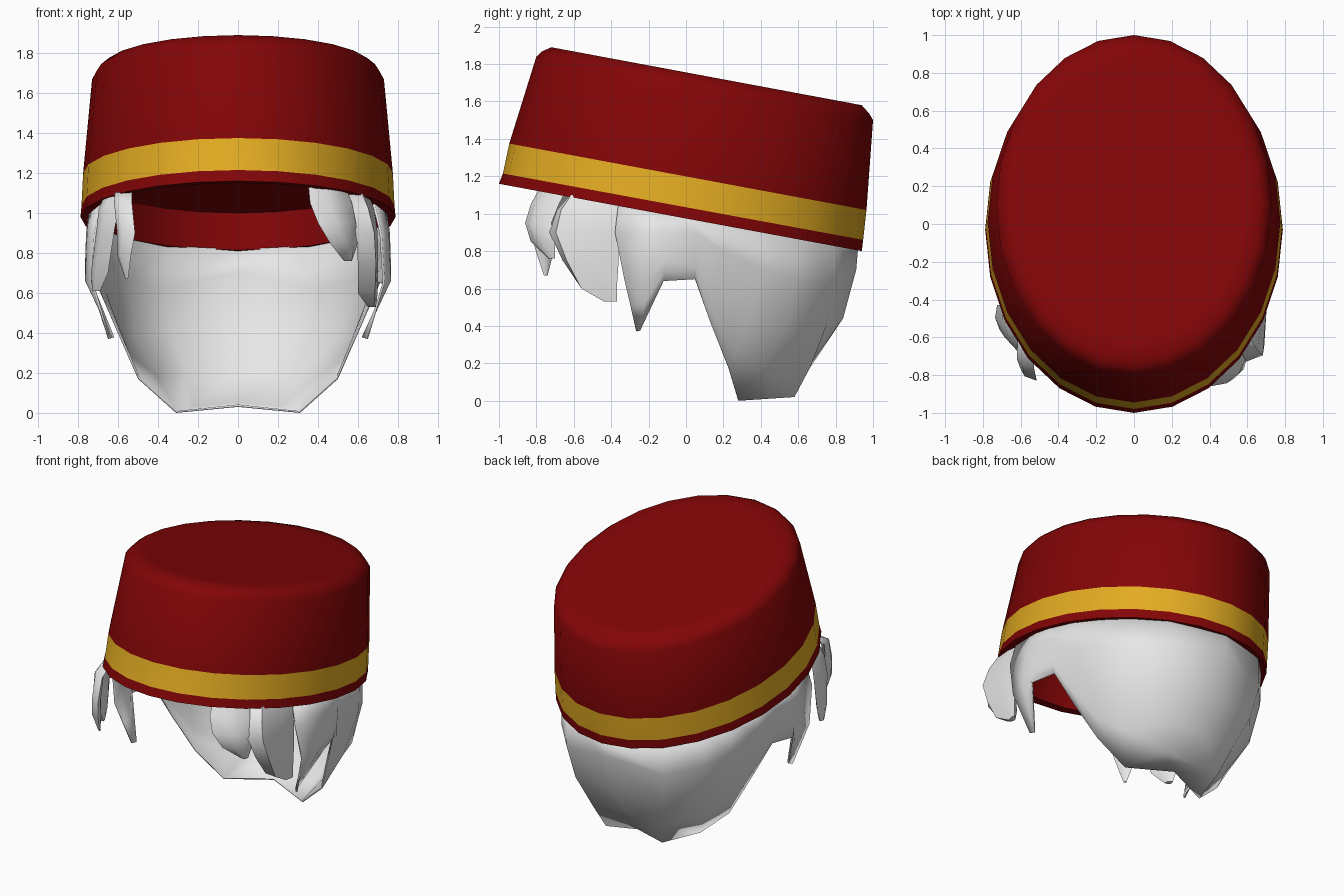
import bpy, bmesh, math
from mathutils import Vector

if "Cube" in bpy.data.objects:
    bpy.data.objects.remove(bpy.data.objects["Cube"])


def material(name, rgb):
    m = bpy.data.materials.new(name)
    m.diffuse_color = (*rgb, 1)
    m.use_nodes = True
    m.node_tree.nodes["Principled BSDF"].inputs["Base Color"].default_value = m.diffuse_color
    return m


RED = material("dark_red_felt", (0.225, 0.0015, 0.002))
GOLD = material("gold_trim", (0.76, 0.41, 0.016))
HAIR = material("white_hair", (0.80, 0.80, 0.80))


def make_object(name, verts, faces, mats, angle=60, recalc=False):
    me = bpy.data.meshes.new(name)
    me.from_pydata([tuple(v) for v in verts], [], faces)
    for m in mats:
        me.materials.append(m)
    if recalc:
        bm = bmesh.new()
        bm.from_mesh(me)
        bmesh.ops.recalc_face_normals(bm, faces=bm.faces)
        bm.to_mesh(me)
        bm.free()
    ob = bpy.data.objects.new(name, me)
    bpy.context.collection.objects.link(ob)
    bpy.ops.object.select_all(action='DESELECT')
    ob.select_set(True)
    bpy.context.view_layer.objects.active = ob
    bpy.ops.object.shade_smooth_by_angle(angle=math.radians(angle))
    return ob


# Hat: tilted oval rings, from inner ceiling down, round the rim, up to the crown
SIDES = 24
rings = [  # half width, front y, front z, back y, back z
    (0.72, -0.86, 1.34, 0.92, 1.00),
    (0.73, -0.93, 1.150, 0.89, 0.815),
    (0.788, -1.00, 1.16, 0.94, 0.80),
    (0.783, -0.979, 1.215, 0.947, 0.86),
    (0.775, -0.945, 1.375, 0.965, 1.02),
    (0.73, -0.80, 1.84, 1.00, 1.50),
    (0.71, -0.772, 1.867, 0.98, 1.535),
    (0.67, -0.72, 1.89, 0.94, 1.58),
    (0.60, -0.62, 1.871, 0.84, 1.599),
]
verts, faces = [], []
for w, yf, zf, yb, zb in rings:
    for i in range(SIDES):
        a = 2 * math.pi * i / SIDES
        t = (1 + math.sin(a)) / 2
        verts.append((w * math.cos(a), yf + (yb - yf) * t, zf + (zb - zf) * t))
for r in range(len(rings) - 1):
    for i in range(SIDES):
        j = (i + 1) % SIDES
        faces.append((r * SIDES + i, r * SIDES + j,
                      (r + 1) * SIDES + j, (r + 1) * SIDES + i))
faces.append(tuple(reversed(range(SIDES))))
faces.append(tuple((len(rings) - 1) * SIDES + i for i in range(SIDES)))
hat = make_object("hat", verts, faces, [RED, GOLD])
# Gold band is the fourth strip of faces
for i in range(SIDES):
    hat.data.polygons[3 * SIDES + i].material_index = 1

# Back and side hair: columns from sideburn to nape, mirrored
columns = [
    [(.68, -.36, 1.07), (.72, -.38, .90), (.735, -.33, .65), (.65, -.265, .37)],
    [(.73, -.15, 1.03), (.755, -.18, .90), (.765, -.20, .66), (.63, -.245, .375)],
    [(.745, -.08, 1.01), (.76, -.10, .90), (.765, -.11, .75), (.755, -.12, .64)],
    [(.75, .05, .985), (.75, .05, .90), (.74, .05, .77), (.71, .05, .65)],
    [(.72, .25, .94), (.71, .20, .80), (.67, .15, .60), (.61, .13, .42)],
    [(.65, .43, .908), (.65, .42, .70), (.60, .32, .40), (.50, .23, .17)],
    [(.55, .61, .874), (.56, .59, .65), (.52, .53, .38), (.42, .41, .18), (.31, .28, 0)],
    [(.37, .80, .837), (.38, .79, .62), (.34, .75, .40), (.26, .665, .18), (.22, .58, .02)],
    [(0, .92, .817), (0, .91, .70), (0, .84, .44), (0, .67, .20), (0, .54, .04)],
]
for c in columns:           # give every column five points
    if len(c) == 4:
        c.insert(3, tuple(Vector(c[2]).lerp(Vector(c[3]), .5)))
full = columns + [[(-x, y, z) for x, y, z in c] for c in reversed(columns[:-1])]
verts = [p for c in full for p in c]
faces = [(5 * i + j, 5 * i + j + 1, 5 * i + j + 6, 5 * i + j + 5)
         for i in range(len(full) - 1) for j in range(4)]
# Underside of the nape, closing the tips towards the neck
neck = len(verts)
verts.append((0, .40, .03))
for i in (6, 7, 8, 9):
    faces.append((5 * i + 4, neck, 5 * i + 9))
back_hair = make_object("back_hair", verts, faces, [HAIR])
solid = back_hair.modifiers.new("thickness", 'SOLIDIFY')
solid.thickness = 0.012
solid.offset = -1


# Front locks: flattened tapering tubes between two edges, bulging outward
def lock(name, sections, thick=0.04, ridge=.35, rear=.9):
    verts, faces = [], []
    n = len(sections)
    for z, ax, ay, bx, by in sections:
        a, b = Vector((ax, ay, z)), Vector((bx, by, z))
        d = (b - a).normalized()
        side = Vector((d.y, -d.x, 0)) * min(thick, (b - a).length * 0.4)
        if ax < 0:
            side = -side
        verts += [a, a.lerp(b, ridge) + side, a.lerp(b, .7) + side * rear,
                  b, a.lerp(b, .7) - side * .4, a.lerp(b, .35) - side * .4]
    for k in range(n - 1):
        for i in range(6):
            j = (i + 1) % 6
            faces.append((6 * k + i, 6 * k + j, 6 * k + 6 + j, 6 * k + 6 + i))
    faces += [tuple(reversed(range(6))), tuple(6 * (n - 1) + i for i in range(6))]
    make_object(name, verts, faces, [HAIR], recalc=True)


lock("right_front_lock", [(1.16, .35, -.77, .53, -.62), (1.05, .36, -.83, .57, -.68),
                          (.95, .40, -.86, .59, -.72), (.85, .46, -.83, .60, -.70),
                          (.76, .53, -.73, .57, -.70)])
lock("right_temple_lock", [(1.10, .53, -.62, .65, -.36), (1.02, .56, -.69, .68, -.36),
                           (.90, .59, -.73, .69, -.36), (.75, .60, -.66, .69, -.36),
                           (.60, .60, -.55, .69, -.37), (.53, .65, -.43, .69, -.37)],
     .08, .15, .5)
lock("left_front_lock", [(1.11, -.53, -.66, -.61, -.55), (1.05, -.53, -.76, -.62, -.66),
                         (.90, -.515, -.83, -.60, -.70), (.79, -.535, -.80, -.59, -.71),
                         (.67, -.55, -.76, -.56, -.74)])
lock("left_temple_lock", [(1.10, -.56, -.62, -.66, -.40), (1.02, -.60, -.66, -.69, -.42),
                          (.90, -.62, -.67, -.70, -.43), (.70, -.65, -.60, -.725, -.43),
                          (.61, -.69, -.52, -.72, -.47)])
